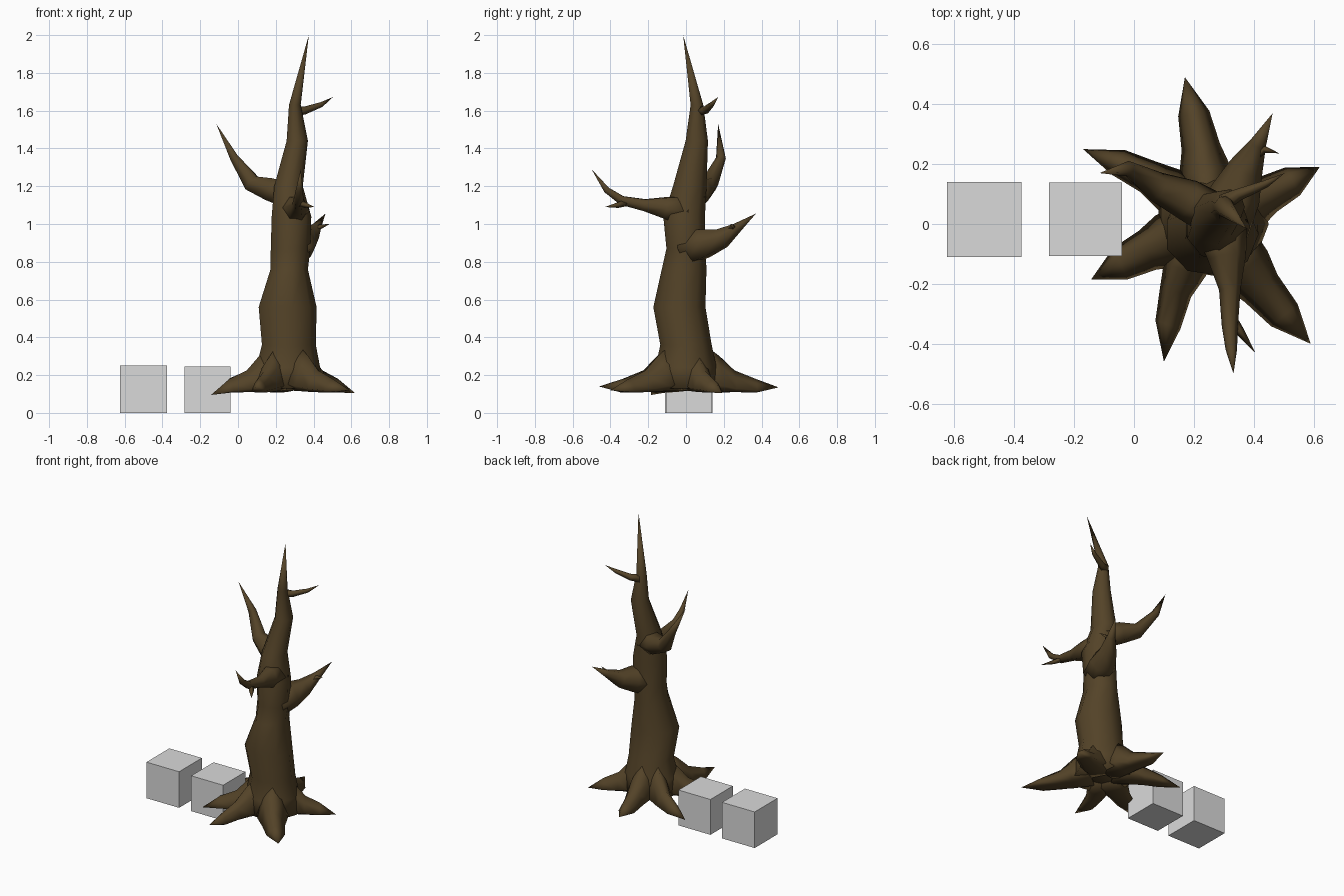
import bpy, bmesh
from math import cos, sin, pi
from mathutils import Vector

if "Cube" in bpy.data.objects:
    bpy.data.objects.remove(bpy.data.objects["Cube"])


def material(name, rgb):
    m = bpy.data.materials.new(name)
    m.diffuse_color = (*rgb, 1)
    m.use_nodes = True
    m.node_tree.nodes["Principled BSDF"].inputs["Base Color"].default_value = m.diffuse_color
    return m


BARK = material("dark bark", (0.088, 0.056, 0.021))
GREY = material("light grey", (0.7, 0.7, 0.7))


def loft(name, rings, tip=None):
    """Skin a list of rings, closing the far end to a point if given."""
    bm = bmesh.new()
    loops = [[bm.verts.new(p) for p in ring] for ring in rings]
    n = len(loops[0])
    for a, b in zip(loops, loops[1:]):
        for i in range(n):
            j = (i + 1) % n
            bm.faces.new((a[i], a[j], b[j], b[i]))
    bm.faces.new(loops[0][::-1])
    if tip is not None:
        t = bm.verts.new(tip)
        for i in range(n):
            bm.faces.new((loops[-1][i], loops[-1][(i + 1) % n], t))
    else:
        bm.faces.new(loops[-1])
    bmesh.ops.recalc_face_normals(bm, faces=bm.faces)
    me = bpy.data.meshes.new(name)
    bm.to_mesh(me)
    bm.free()
    me.shade_smooth()
    me.materials.append(BARK)
    ob = bpy.data.objects.new(name, me)
    bpy.context.collection.objects.link(ob)
    return ob


def limb(name, path, sides=6):
    """Tapered tube along (x, y, z, radius) points; the last is the tip."""
    pts = [Vector(p[:3]) for p in path]
    rings = []
    for i, p in enumerate(path[:-1]):
        t = (pts[i + 1] - pts[max(i - 1, 0)]).normalized()
        u = t.cross(Vector((0.05, 0.1, 1))).normalized()
        v = u.cross(t)
        rings.append([pts[i] + p[3] * (u * cos(2 * pi * k / sides) + v * sin(2 * pi * k / sides))
                      for k in range(sides)])
    return loft(name, rings, pts[-1])


# trunk: centre x, centre y, z, half width, half depth
trunk = [(.26, 0, .13, .19, .18), (.26, 0, .24, .175, .165), (.265, 0, .36, .147, .138),
         (.258, -.035, .56, .158, .14), (.268, -.01, .76, .102, .12),
         (.275, 0, .87, .108, .105), (.28, -.01, 1.04, .108, .112),
         (.265, .02, 1.2, .078, .09), (.312, .057, 1.44, .058, .06),
         (.30, .058, 1.63, .032, .034)]
N = 9
loft("trunk", [[(x + rx * cos(2 * pi * k / N), y + ry * sin(2 * pi * k / N), z)
                for k in range(N)] for x, y, z, rx, ry in trunk], (.375, -.015, 2.0))

# branches and their twigs
limb("left_branch", [(.27, .03, 1.15, .075), (.18, .08, 1.18, .07), (.075, .125, 1.215, .05),
                     (-.02, .185, 1.35, .026), (-.115, .17, 1.53, 0)])
limb("front_branch", [(.29, .0, 1.07, .09), (.31, -.11, 1.085, .065), (.32, -.22, 1.10, .036),
                      (.32, -.34, 1.125, .027), (.325, -.42, 1.18, .019), (.332, -.5, 1.29, 0)])
limb("front_twig", [(.32, -.31, 1.115, .02), (.355, -.36, 1.10, .015), (.405, -.43, 1.09, 0)], 4)
limb("back_branch", [(.29, .0, .87, .1), (.34, .1, .90, .085), (.375, .19, .925, .058),
                     (.415, .27, .98, .028), (.463, .37, 1.055, 0)])
limb("back_twig", [(.39, .22, .96, .022), (.435, .25, .985, .013), (.485, .236, 1.0, 0)], 4)
limb("upper_twig", [(.30, .075, 1.6, .03), (.35, .1, 1.6, .022), (.44, .135, 1.632, .014),
                    (.503, .17, 1.672, 0)], 5)

# roots: ridged blades spreading from the trunk base (tip, width, bend)
roots = [((.17, .49, .135), .062, -.01), ((-.17, .25, .115), .055, -.03),
         ((-.143, -.185, .095), .068, -.01), ((.10, -.46, .14), .052, -.04),
         ((.59, -.40, .12), .068, -.01), ((.62, .19, .105), .062, .0)]
for i, (tip, w, bend) in enumerate(roots):
    tip = Vector(tip)
    base = Vector((.26, 0, 0))
    d = Vector((tip.x, tip.y, 0)) - base
    side = Vector((-d.y, d.x, 0)).normalized()
    rings = []
    # fraction of length, ridge height, underside height, width factor
    for f, top, low, k in [(.12, .39, .12, 1.5), (.36, .30, .115, 1.4),
                           (.52, .225, .11, 1.05), (.75, .18, .108, .85)]:
        c = base + d * f + side * bend * sin(pi * f)
        h = top - low
        rings.append([c + side * s * w * k + Vector((0, 0, low + h * q))
                      for s, q in [(-.55, 0), (.55, 0), (1, .15), (.6, .68), (0, 1),
                                   (-.6, .68), (-1, .15)]])
    loft(f"root_{i + 1}", rings, tip)

# two loose blocks beside the tree
for name, x, y, s in [("outer_block", -.5, .015, .25), ("inner_block", -.162, .016, .245)]:
    bpy.ops.mesh.primitive_cube_add(size=s, location=(x, y, s / 2))
    ob = bpy.context.object
    ob.name = name
    ob.data.materials.append(GREY)
